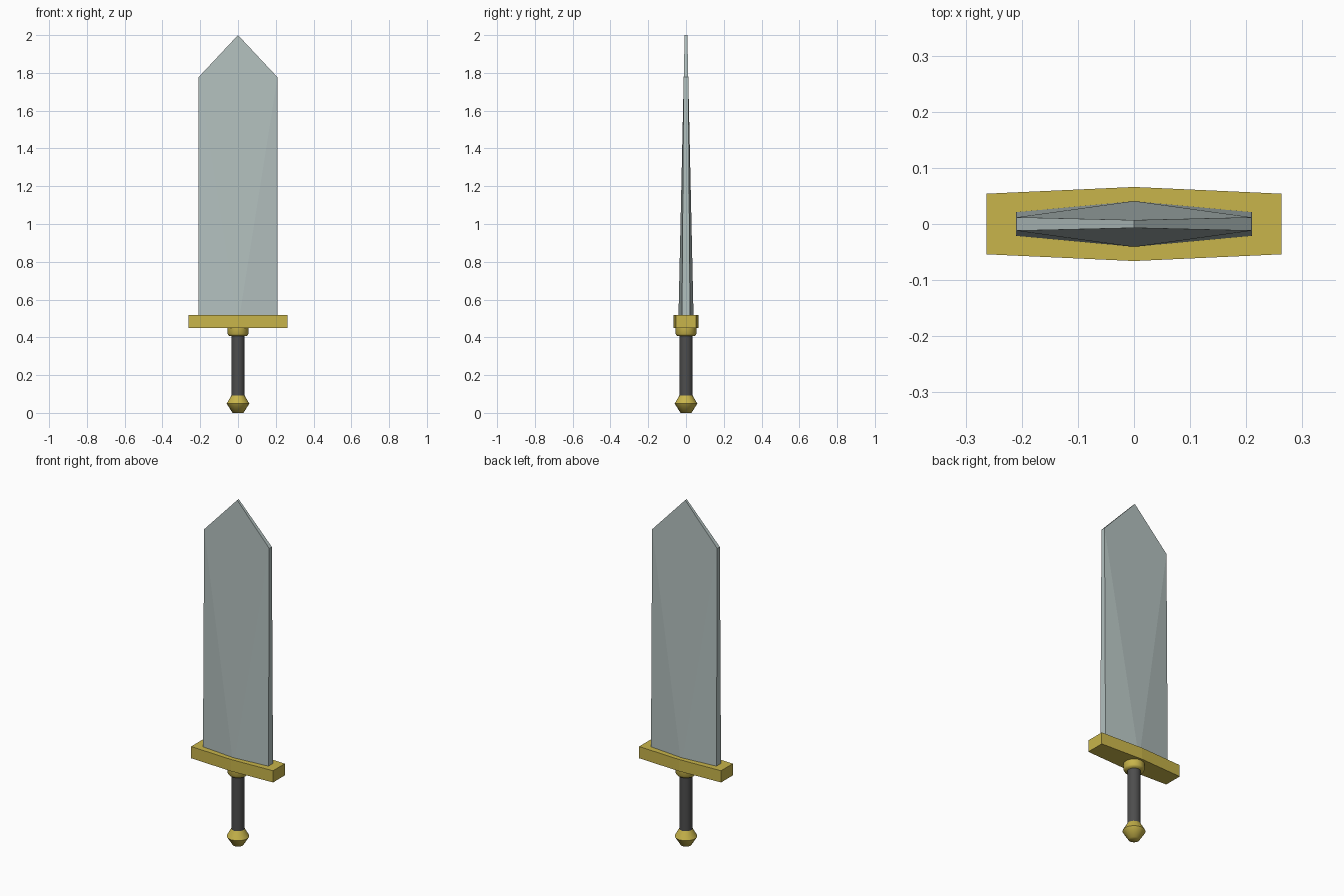
import bpy, bmesh, math

if "Cube" in bpy.data.objects:
    bpy.data.objects.remove(bpy.data.objects["Cube"])


def material(name, rgb):
    m = bpy.data.materials.new(name)
    m.diffuse_color = (*rgb, 1)
    m.use_nodes = True
    m.node_tree.nodes["Principled BSDF"].inputs["Base Color"].default_value = m.diffuse_color
    return m


steel = material("pale steel", (0.45, 0.53, 0.52))
gold = material("gold", (0.58, 0.46, 0.07))
leather = material("dark grip", (0.075, 0.075, 0.075))


def make(name, verts, faces, mat, smooth=None):
    me = bpy.data.meshes.new(name)
    me.from_pydata(verts, [], faces)
    bm = bmesh.new()
    bm.from_mesh(me)
    bmesh.ops.recalc_face_normals(bm, faces=bm.faces)
    bm.to_mesh(me)
    bm.free()
    me.materials.append(mat)
    ob = bpy.data.objects.new(name, me)
    bpy.context.collection.objects.link(ob)
    if smooth:
        bpy.context.view_layer.objects.active = ob
        ob.select_set(True)
        bpy.ops.object.shade_smooth_by_angle(angle=math.radians(smooth))
        ob.select_set(False)
    return ob


def hexagon(hx, edge_y, mid_y, z):
    """Flat-ended cross-section, thickest on the centre line."""
    return [(-hx, -edge_y, z), (0, -mid_y, z), (hx, -edge_y, z),
            (hx, edge_y, z), (0, mid_y, z), (-hx, edge_y, z)]


def lathe(name, profile, mat, n=16, smooth=60):
    verts = [(r * math.cos(2 * math.pi * i / n), r * math.sin(2 * math.pi * i / n), z)
             for r, z in profile for i in range(n)]
    rows = len(profile)
    faces = [(k * n + i, k * n + (i + 1) % n, (k + 1) * n + (i + 1) % n, (k + 1) * n + i)
             for k in range(rows - 1) for i in range(n)]
    faces += [tuple(range(n)), tuple(range((rows - 1) * n, rows * n))]
    return make(name, verts, faces, mat, smooth)


# Blade: tapering hexagonal section with a pointed tip
verts = hexagon(0.21, 0.0215, 0.041, 0.46)
verts += [(-0.209, -0.012, 1.777), (0, -0.007, 2.0), (0.209, -0.012, 1.777),
          (0.209, 0.012, 1.777), (0, 0.007, 2.0), (-0.209, 0.012, 1.777)]
faces = [(5, 4, 3, 2, 1, 0),
         (2, 3, 9, 8), (5, 0, 6, 11),        # narrow edges
         (8, 9, 10, 7), (6, 7, 10, 11)]      # tip bevels
for mid, edge in ((1, 0), (1, 2), (4, 3), (4, 5)):   # broad faces
    faces += [(mid, edge, edge + 6), (mid, edge + 6, mid + 6)]
make("blade", verts, faces, steel)

# Cross guard
n = 6
verts = hexagon(0.263, 0.054, 0.066, 0.45) + hexagon(0.263, 0.054, 0.066, 0.518)
faces = [tuple(range(6)), tuple(range(6, 12))]
faces += [(i, (i + 1) % n, (i + 1) % n + n, i + n) for i in range(n)]
make("guard", verts, faces, gold)

# Handle parts
lathe("collar", [(0.048, 0.407), (0.055, 0.418), (0.055, 0.452)], gold)
lathe("grip", [(0.035, 0.08), (0.035, 0.42)], leather)
lathe("pommel", [(0.029, 0.0), (0.06, 0.049), (0.034, 0.094)], gold)
